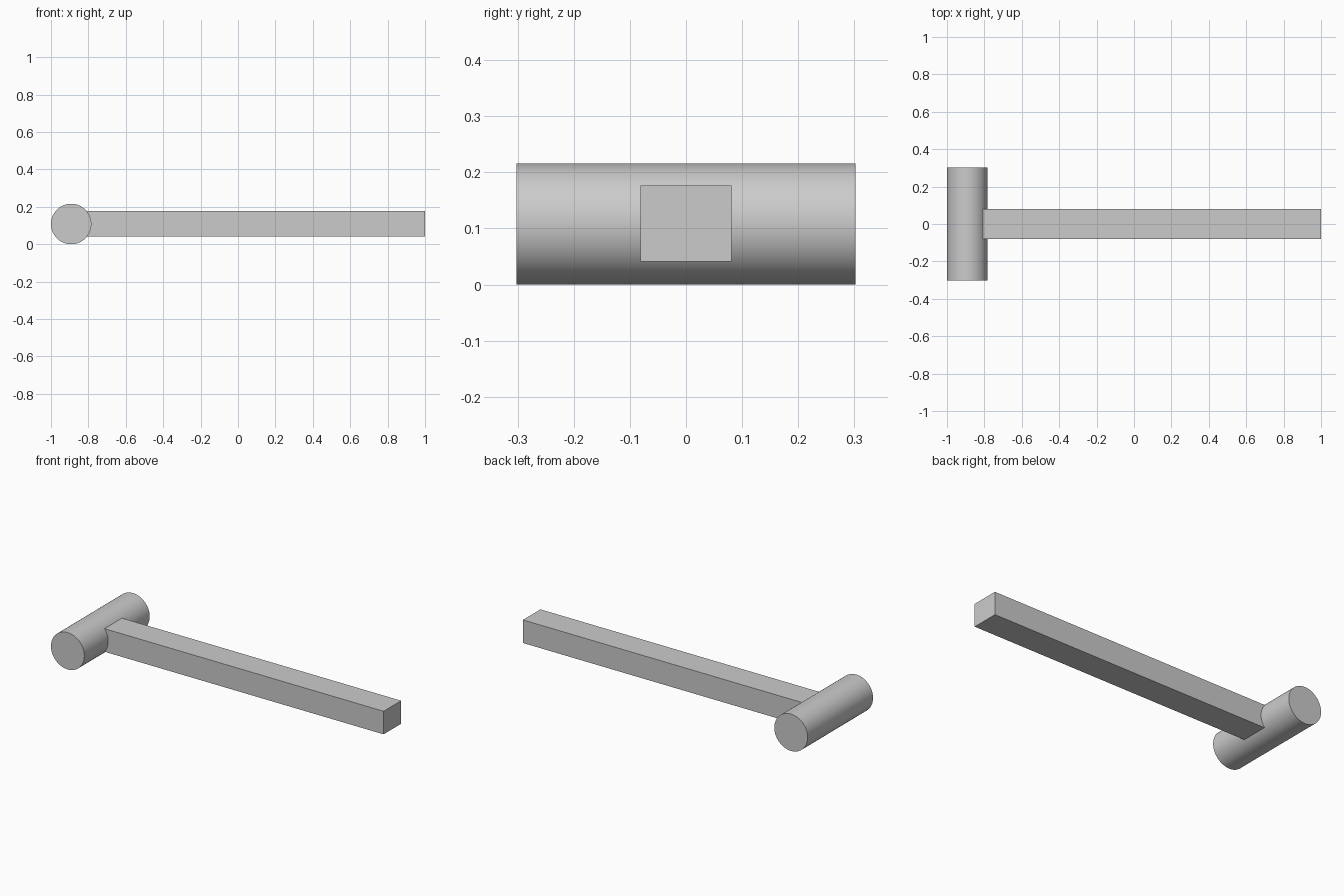
import bpy
import math

cube = bpy.data.objects.get("Cube")
if cube:
    bpy.data.objects.remove(cube, do_unlink=True)

GREY = (0.6, 0.6, 0.6, 1.0)
grey = bpy.data.materials.new("light_grey")
grey.use_nodes = True
grey.diffuse_color = GREY
grey.node_tree.nodes["Principled BSDF"].inputs["Base Color"].default_value = GREY

RADIUS = 0.108
HEAD_X = -1 + RADIUS


def finish(name):
    """Name the active object and give it the shared material."""
    obj = bpy.context.object
    obj.name = name
    obj.data.materials.append(grey)
    return obj


# Round head lying along y
bpy.ops.mesh.primitive_cylinder_add(
    vertices=64, radius=RADIUS, depth=0.605,
    location=(HEAD_X, 0, RADIUS), rotation=(math.pi / 2, 0, 0))
finish("hammer_head")
bpy.ops.object.shade_smooth_by_angle(angle=math.radians(30))

# Square-edged handle, its inner end buried in the head
length = 1 - HEAD_X
bpy.ops.mesh.primitive_cube_add(size=1, location=(1 - length / 2, 0, 0.109))
handle = finish("handle")
handle.scale = (length, 0.162, 0.135)
bpy.ops.object.transform_apply(location=False, rotation=False, scale=True)
